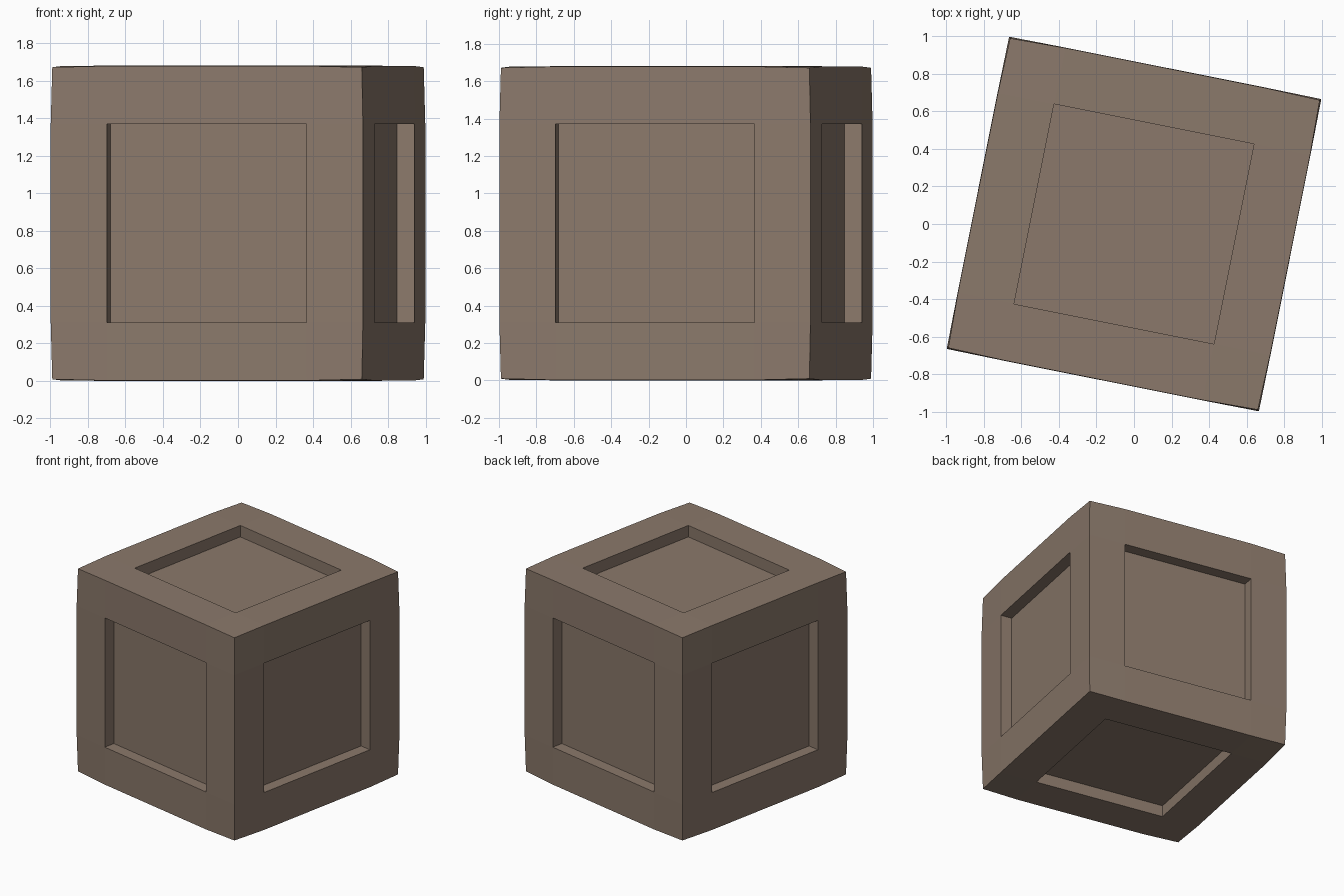
import bpy, bmesh, math
from mathutils import Matrix, Vector

if "Cube" in bpy.data.objects:
    bpy.data.objects.remove(bpy.data.objects["Cube"])

# Half sizes of the crate: sides and height; corners and edges are pulled in a little
HALF = Vector((0.85, 0.85, 0.84))
PANEL = Vector((0.543, 0.543, 0.53))
PULL = {1: 0.0, 2: 0.002, 3: 0.009}
DEPTH = 0.094

mat = bpy.data.materials.new("grey brown")
mat.diffuse_color = (0.258, 0.191, 0.147, 1)
mat.use_nodes = True
mat.node_tree.nodes["Principled BSDF"].inputs["Base Color"].default_value = mat.diffuse_color

# Cube divided three by three on every face
bm = bmesh.new()
bmesh.ops.create_cube(bm, size=2)
bmesh.ops.subdivide_edges(bm, edges=bm.edges[:], cuts=2, use_grid_fill=True)
centres = [f for f in bm.faces if sorted(abs(c) for c in f.calc_center_median())[1] < 0.1]
for v in bm.verts:
    outer = [abs(c) > 0.9 for c in v.co]
    n = sum(outer)
    for i in range(3):
        size = HALF[i] - PULL[n] if outer[i] else PANEL[i]
        v.co[i] = math.copysign(size, v.co[i])

# Sunken square panel in each face
bm.normal_update()
bmesh.ops.inset_individual(bm, faces=centres, thickness=0, depth=-DEPTH)

# Turn slightly and stand on the ground
bmesh.ops.transform(bm, verts=bm.verts[:], matrix=Matrix.Translation((0, 0, HALF.z))
                    @ Matrix.Rotation(math.radians(-11.3), 4, 'Z'))
bmesh.ops.recalc_face_normals(bm, faces=bm.faces[:])
mesh = bpy.data.meshes.new("panelled_block")
bm.to_mesh(mesh)
bm.free()
mesh.materials.append(mat)
obj = bpy.data.objects.new("panelled_block", mesh)
bpy.context.collection.objects.link(obj)
